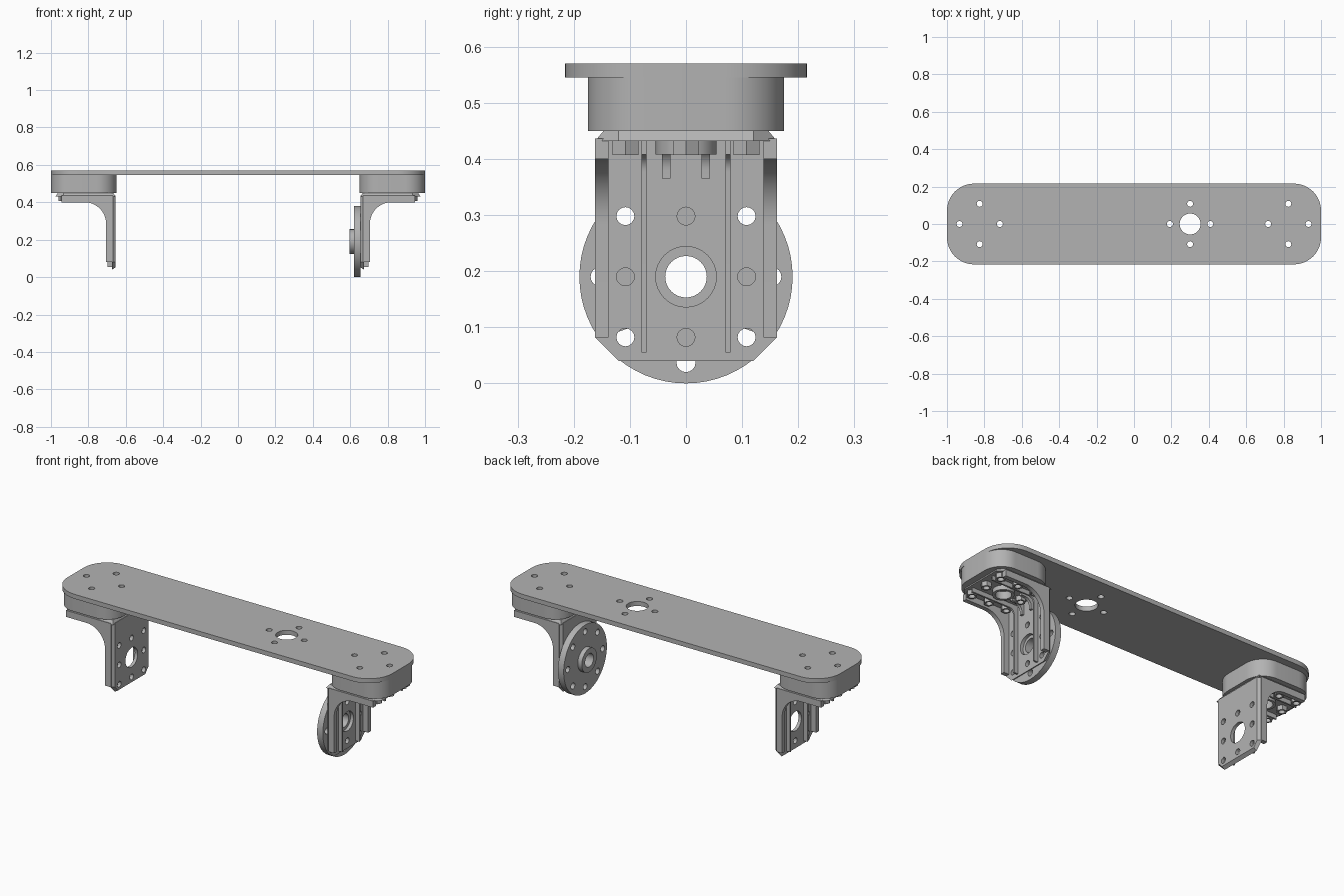
import bpy, bmesh, math
from mathutils import Matrix

if "Cube" in bpy.data.objects:
    bpy.data.objects.remove(bpy.data.objects["Cube"], do_unlink=True)

metal = bpy.data.materials.new("light grey metal")
metal.use_nodes = True
GREY = (0.45, 0.45, 0.45, 1)
metal.diffuse_color = GREY
metal.node_tree.nodes["Principled BSDF"].inputs["Base Color"].default_value = GREY

# Planes in which outlines are drawn (columns: outline x, outline y, thickness)
FLAT = Matrix.Identity(4)
SIDE = Matrix(((0, 0, 1, 0), (1, 0, 0, 0), (0, 1, 0, 0), (0, 0, 0, 1)))
FRONT = Matrix(((1, 0, 0, 0), (0, 0, -1, 0), (0, 1, 0, 0), (0, 0, 0, 1)))
MIRROR = Matrix.Scale(-1, 4, (1, 0, 0))


def arc(cx, cy, r, a0, a1, n):
    return [(cx + r * math.cos(math.radians(a0 + (a1 - a0) * i / n)),
             cy + r * math.sin(math.radians(a0 + (a1 - a0) * i / n))) for i in range(n + 1)]


def circle(cx, cy, r, n=32):
    return arc(cx, cy, r, 0, 360, n)[:-1]


def rounded(cx, w, h, r):
    pts = []
    for a, sx, sy in ((0, 1, 1), (90, -1, 1), (180, -1, -1), (270, 1, -1)):
        pts += arc(cx + sx * (w - r), sy * (h - r), r, a, a + 90, 12)
    return pts


def slab(name, outline, holes, lo, hi, plane=FLAT, mirrored=False, tweak=None):
    """Extrude an outline with holes between two depths."""
    curve = bpy.data.curves.new(name, 'CURVE')
    curve.dimensions = '2D'
    curve.fill_mode = 'BOTH'
    curve.extrude = (hi - lo) / 2
    for loop in [outline] + holes:
        spline = curve.splines.new('POLY')
        spline.points.add(len(loop) - 1)
        for p, (x, y) in zip(spline.points, loop):
            p.co = (x, y, 0, 1)
        spline.use_cyclic_u = True
    temp = bpy.data.objects.new(name + "_outline", curve)
    bpy.context.collection.objects.link(temp)
    deps = bpy.context.evaluated_depsgraph_get()
    mesh = bpy.data.meshes.new_from_object(temp.evaluated_get(deps))
    bpy.data.objects.remove(temp, do_unlink=True)
    bpy.data.curves.remove(curve)
    bm = bmesh.new()
    bm.from_mesh(mesh)
    bmesh.ops.remove_doubles(bm, verts=bm.verts, dist=1e-5)
    bm.transform(plane @ Matrix.Translation((0, 0, (lo + hi) / 2)))
    if tweak:
        for v in bm.verts:
            tweak(v.co)
    if mirrored:
        bm.transform(MIRROR)
    bmesh.ops.recalc_face_normals(bm, faces=bm.faces)
    bm.to_mesh(mesh)
    bm.free()
    mesh.shade_smooth()
    mesh.set_sharp_from_angle(angle=math.radians(30))
    mesh.materials.clear()
    mesh.materials.append(metal)
    mesh.name = name
    obj = bpy.data.objects.new(name, mesh)
    bpy.context.collection.objects.link(obj)
    return obj


P = 0.108          # bolt hole pitch
PAD = 0.825        # pad centre
AXIS = 0.19        # wheel axis height
TOP = 0.45         # bracket top
IN, W = 0.655, 0.162


def cross(cx, cy, r=0.016):
    return [circle(cx + dx * P, cy + dy * P, r, 16) for dx, dy in ((1, 0), (-1, 0), (0, 1), (0, -1))]


def corners(cx, cy, r=0.016):
    return [circle(cx + dx * P, cy + dy * P, r, 16) for dx in (1, -1) for dy in (1, -1)]


# Top plate
slab("top_plate", rounded(0, 1, 0.216, 0.145),
     cross(-PAD, 0) + cross(PAD, 0) + cross(0.3, 0) + [circle(0.3, 0, 0.056)], 0.545, 0.57)


# Chamfers on the outer faces of the bracket
def chamfer_top(co):
    if co.z > TOP - 0.001:
        co.y = max(-W + 0.015, min(W - 0.015, co.y))
        co.x = max(IN + 0.012, min(0.963, co.x))


def chamfer_side(co):
    if co.x < IN + 0.001:
        co.y = max(-W + 0.015, min(W - 0.015, co.y))
        co.z = max(0.052, co.z)


def rib_profile(start, end, depth, r, cover):
    """L shaped rib with a filleted inner corner."""
    x, z = IN + depth, TOP - depth
    return ([(IN + cover, start), (x, start)] + arc(x + r, z - r, r, 180, 90, 12)
            + [(end, z), (end, TOP - cover), (IN + cover, TOP - cover)])


for side, m in (("left", False), ("right", True)):
    # Spacer pad under the plate
    slab(side + "_pad", rounded(PAD, 0.175, 0.175, 0.105), cross(PAD, 0), TOP, 0.545, FLAT, m)

    # Bracket flanges with clipped outer corners
    slab(side + "_upper_flange",
         [(IN, -W), (0.933, -W), (0.975, -0.12), (0.975, 0.12), (0.933, W), (IN, W)],
         cross(PAD, 0) + [circle(PAD, 0, 0.04)], TOP - 0.018, TOP, FLAT, m, chamfer_top)
    slab(side + "_lower_flange",
         [(-W, 0.082), (-0.12, 0.04), (0.12, 0.04), (W, 0.082), (W, TOP - 0.014), (-W, TOP - 0.014)],
         cross(0, AXIS) + corners(0, AXIS) + [circle(0, AXIS, 0.054)],
         IN, IN + 0.018, SIDE, m, chamfer_side)

    # Ribs: thick outer pair, thin inner pair and short gussets
    outer = rib_profile(0.082, 0.945, 0.05, 0.115, 0.014)
    inner = rib_profile(0.055, 0.96, 0.042, 0.03, 0.014)
    gusset = rib_profile(0.365, 0.745, 0.03, 0.04, 0.014)
    for s, tag in ((1, "back"), (-1, "front")):
        for kind, profile, mid, thick in (("outer_rib", outer, 0.15, 0.024),
                                          ("inner_rib", inner, 0.075, 0.009),
                                          ("gusset", gusset, 0.035, 0.015)):
            c = -s * mid
            slab(f"{side}_{tag}_{kind}", profile, [], c - thick / 2, c + thick / 2, FRONT, m)

    # Hexagonal nuts and centre collar below the upper flange
    slab(side + "_collar", circle(PAD, 0, 0.054), [circle(PAD, 0, 0.04)], 0.408, 0.435, FLAT, m)
    for i in range(8):
        a = i * math.pi / 4
        r = P * (math.sqrt(2) if i % 2 else 1)
        x, y = PAD + r * math.cos(a), r * math.sin(a)
        slab(f"{side}_nut_{i + 1}", circle(x, y, 0.027, 6), [circle(x, y, 0.016, 16)],
             0.407, 0.434, FLAT, m)

# Wheel disc and hub on the left bracket
ring = [circle(0.153 * math.cos(i * math.pi / 4), AXIS + 0.153 * math.sin(i * math.pi / 4), 0.017, 16)
        for i in range(8)]
bore = [circle(0, AXIS, 0.037)]
slab("wheel_disc", circle(0, AXIS, 0.19, 64), ring + bore, 0.62, IN, SIDE)
slab("wheel_hub", circle(0, AXIS, 0.066, 48), bore, 0.595, 0.621, SIDE)
